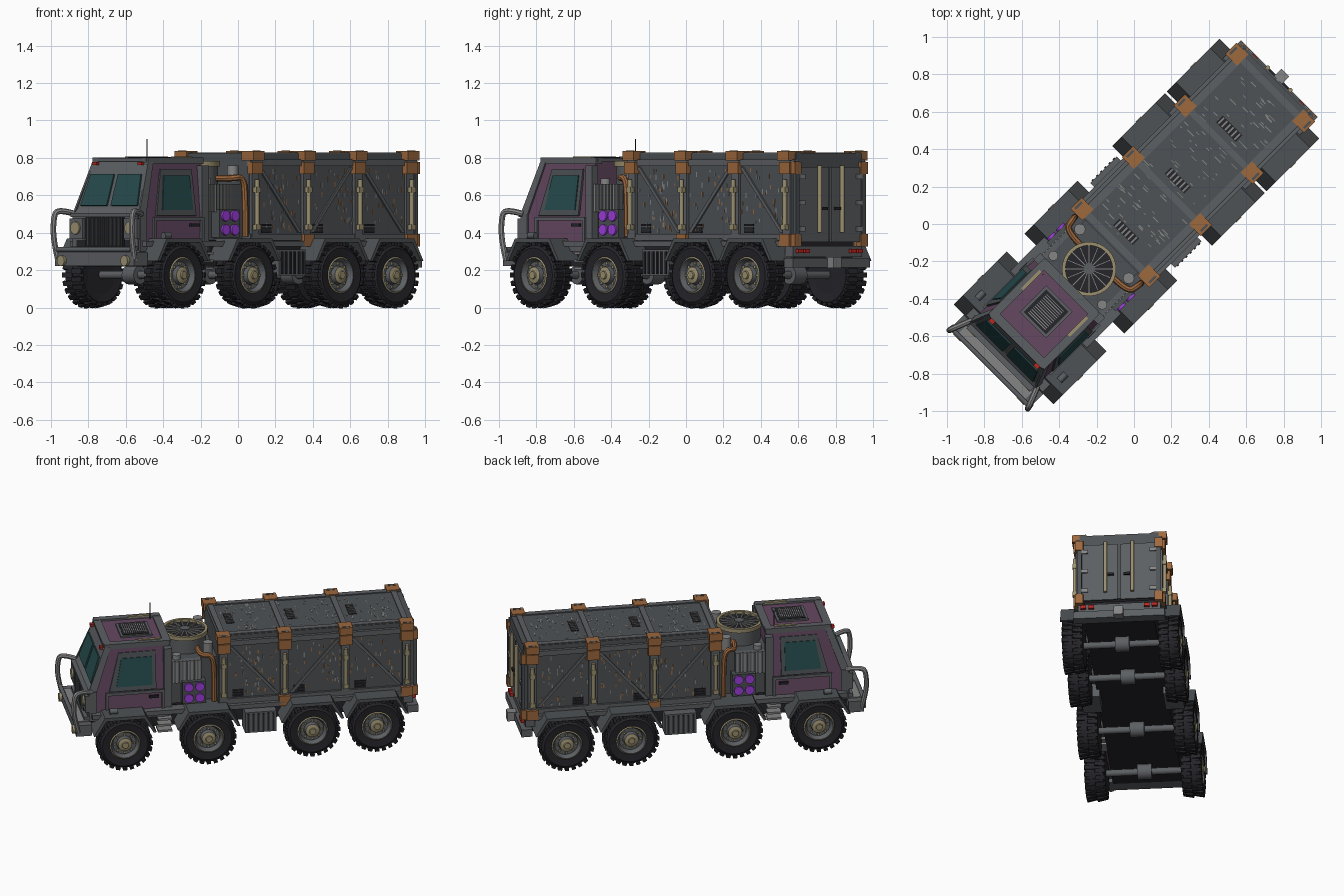
import bpy, bmesh, random
from math import pi, sin, cos
from mathutils import Matrix, Vector

if "Cube" in bpy.data.objects:
    bpy.data.objects.remove(bpy.data.objects["Cube"])
random.seed(4)
TURN = Matrix.Rotation(-pi / 4, 4, 'Z')      # the truck stands diagonally
BOTH = (1, -1)


def material(name, *rgb):
    m = bpy.data.materials.new(name)
    m.use_nodes = True
    m.diffuse_color = (*rgb, 1)
    m.node_tree.nodes["Principled BSDF"].inputs["Base Color"].default_value = (*rgb, 1)
    return m


panel = material("dark panel grey", .076, .084, .09)
steel = material("steel grey", .108, .116, .125)
pale = material("pale grey", .23, .235, .23)
purple = material("dull purple", .13, .065, .12)
rust = material("rust orange", .34, .14, .048)
khaki = material("khaki metal", .33, .28, .16)
rubber = material("black rubber", .019, .018, .023)
glass = material("teal glass", .02, .07, .075)
violet = material("violet lamp", .36, .05, .75)
red = material("red lamp", .5, .02, .015)


def put(name, bm, *mats, smooth=False):
    bmesh.ops.recalc_face_normals(bm, faces=bm.faces)
    mesh = bpy.data.meshes.new(name)
    bm.to_mesh(mesh)
    for m in mats:
        mesh.materials.append(m)
    if smooth:
        mesh.shade_smooth()
        mesh.set_sharp_from_angle(angle=.6)
    obj = bpy.data.objects.new(name, mesh)
    obj.matrix_world = TURN
    bpy.context.collection.objects.link(obj)
    return obj


def add_box(bm, at, size, turn=Matrix()):
    bmesh.ops.create_cube(bm, size=1, matrix=Matrix.Translation(at) @ turn @ Matrix.Diagonal((*size, 1)))


def boxes(name, mat, items, sides=(1,)):
    bm = bmesh.new()
    for (x, y, z), size in items:
        for s in sides:
            add_box(bm, (x * s, y, z), size)
    return put(name, bm, mat)


def rods(name, mat, spots, radius, length, axis='Z', sides=(1,), steps=16):
    bm = bmesh.new()
    turn = {'X': Matrix.Rotation(pi / 2, 4, 'Y'), 'Y': Matrix.Rotation(pi / 2, 4, 'X'), 'Z': Matrix()}[axis]
    for x, y, z in spots:
        for s in sides:
            bmesh.ops.create_cone(bm, cap_ends=True, segments=steps, radius1=radius, radius2=radius,
                                  depth=length, matrix=Matrix.Translation((x * s, y, z)) @ turn)
    return put(name, bm, mat, smooth=True)


def extrude(bm, face, vec):
    new = bmesh.ops.extrude_face_region(bm, geom=[face])["geom"]
    bmesh.ops.translate(bm, vec=vec, verts=[v for v in new if isinstance(v, bmesh.types.BMVert)])


def prism(name, mat, profile, x0, x1, sides=(1,), shift=(0,)):
    bm = bmesh.new()
    for s in sides:
        for dy in shift:
            face = bm.faces.new([bm.verts.new((x0 * s, y + dy, z)) for y, z in profile])
            extrude(bm, face, ((x1 - x0) * s, 0, 0))
    return put(name, bm, mat)


def plate(name, mat, points, thick=.009, sides=(1,)):
    bm = bmesh.new()
    for s in sides:
        face = bm.faces.new([bm.verts.new((x * s, y, z)) for x, y, z in points])
        face.normal_update()
        push = face.normal * thick
        bmesh.ops.translate(bm, vec=-push / 2, verts=face.verts)
        extrude(bm, face, push)
    return put(name, bm, mat)


def tube(name, mat, points, radius):
    for s in BOTH:
        curve = bpy.data.curves.new(name, 'CURVE')
        curve.dimensions, curve.bevel_depth, curve.bevel_resolution = '3D', radius, 2
        curve.use_fill_caps = True
        line = curve.splines.new('NURBS')
        line.points.add(len(points) - 1)
        for p, (x, y, z) in zip(line.points, points):
            p.co = (x * s, y, z, 1)
        line.use_endpoint_u, line.order_u = True, 3
        temp = bpy.data.objects.new(name, curve)
        bm = bmesh.new()
        bm.from_mesh(bpy.data.meshes.new_from_object(temp))
        bpy.data.objects.remove(temp)
        put(name, bm, mat, smooth=True)


def lathe(bm, profile, axis, at=(0, 0, 0), steps=32):
    axis, at = Vector(axis), Vector(at)
    out = Vector((0, 1, 0))
    verts = [bm.verts.new(at + axis * a + out * r) for a, r in profile]
    edges = [bm.edges.new(pair) for pair in zip(verts, verts[1:])]
    bmesh.ops.spin(bm, geom=verts + edges, cent=at, axis=axis, angle=2 * pi, steps=steps)
    bmesh.ops.remove_doubles(bm, verts=bm.verts, dist=.0005)


# Wheels: lugged tyre and dished hub
AXLES = (-.785, -.25, .412, .824)
tyre_bm, hub_bm = bmesh.new(), bmesh.new()
lathe(tyre_bm, [(-.06, 0), (-.06, .1), (-.065, .145), (-.052, .163), (.052, .163), (.065, .145), (.06, .098), (.03, .09)], (1, 0, 0))
for i in range(48):
    a = i * pi / 24
    add_box(tyre_bm, (.033 * (-1) ** i, .162 * cos(a), .162 * sin(a)), (.064, .026, .018),
            Matrix.Rotation(a + pi / 2, 4, 'X') @ Matrix.Rotation(.2, 4, 'Y'))
lathe(hub_bm, [(.058, .1), (.064, .09), (.035, .075), (.035, .05), (.06, .044), (.066, .022), (.075, .02), (.075, 0)], (1, 0, 0))
for f in hub_bm.faces:
    r = f.calc_center_median().yz.length
    f.material_index = int(.046 < r < .085)
for i in range(8):
    add_box(hub_bm, (.038, .062 * cos(i * pi / 4), .062 * sin(i * pi / 4)), (.014, .014, .014))
tyre = put("tyre", tyre_bm, rubber)
hub = put("hub", hub_bm, khaki, steel, smooth=True)
for part in (tyre, hub):
    for y in AXLES:
        for s in BOTH:
            copy = bpy.data.objects.new("wheel_" + part.name, part.data)
            copy.matrix_world = TURN @ Matrix.Translation((.305 * s, y, .173)) @ Matrix.Rotation(pi * (s < 0), 4, 'Z')
            bpy.context.collection.objects.link(copy)
    bpy.data.objects.remove(part)

# Chassis, axles and fenders
boxes("chassis", rubber, [((0, .02, .29), (.44, 2.04, .14))])
rods("axle", steel, [(0, y, .174) for y in AXLES], .022, .5, 'X')
rods("differential", steel, [(0, y, .174) for y in AXLES], .05, .09, 'X')
prism("fender", panel, [(-.2, .25), (-.13, .37), (.13, .37), (.2, .25), (.18, .25), (.12, .348), (-.12, .348), (-.18, .25)],
      .2, .378, BOTH, AXLES)
rods("fender_marker", steel, [(.31, -.85, .385)], .018, .05, 'Y', BOTH)
boxes("side_tank", steel, [((.26, .09, .24), (.12, .2, .14))], BOTH)
boxes("tank_rib", rubber, [((.322, .01 + i * .032, .24), (.01, .012, .12)) for i in range(6)], BOTH)
boxes("cab_step", pale, [((.25, -.515, z), (.07, .09, .014)) for z in (.21, .25, .29)], BOTH)
boxes("side_sill", steel, [((.24, .02, .34), (.1, 2.0, .03))], BOTH)

# Cab shell, narrowing above the door
cab = prism("cab", purple, [(-1, .29), (-1, .5), (-.975, .53), (-.895, .77), (-.87, .79), (-.48, .79), (-.48, .29)], -.245, .245)
for v in cab.data.vertices:
    v.co.x *= 1 - .6 * max(0, v.co.z - .5)
cab.data.materials.append(steel)
for f in cab.data.polygons:
    f.material_index = int(f.normal.y < -.3)
for s, name in ((1, "left"), (-1, "right")):
    plate(name + "_windscreen", glass, [(s * .015, -.975, .545), (s * .215, -.975, .545), (s * .19, -.92, .712), (s * .015, -.92, .712)])
plate("side_window_frame", panel, [(.245, -.865, .49), (.245, -.565, .49), (.208, -.565, .74), (.208, -.8, .74)], .012, BOTH)
plate("side_window", glass, [(.246, -.82, .52), (.246, -.59, .52), (.219, -.59, .705), (.219, -.785, .705)], .012, BOTH)
plate("windscreen_pillar", steel, [(.247, -.998, .5), (.247, -.945, .5), (.205, -.85, .78), (.205, -.89, .78)], .012, BOTH)
boxes("door_trim", steel, [((.25, -.7, .475), (.012, .36, .02)), ((.25, -.52, .39), (.012, .02, .19)),
                           ((.25, -.88, .41), (.012, .016, .15)), ((.25, -.97, .4), (.012, .05, .2)),
                           ((.25, -.74, .325), (.016, .5, .05))], BOTH)
boxes("door_handle", rubber, [((.252, -.58, .44), (.016, .06, .016))], BOTH)
boxes("cab_rear_post", steel, [((.222, -.49, .53), (.045, .05, .46))], BOTH)
boxes("cab_roof_rail", steel, [((.188, -.68, .785), (.045, .42, .034))], BOTH)
boxes("cab_roof_beam", steel, [((0, y, .79), (.4, .05, .018)) for y in (-.87, -.49)])
boxes("roof_edge_strip", khaki, [((.175, -.6, .804), (.02, .14, .008))], BOTH)
boxes("roof_vent_frame", steel, [((0, -.665, .794), (.2, .2, .014))])
boxes("roof_vent", rubber, [((0, -.665, .797), (.17, .17, .014))])
boxes("roof_vent_slat", pale, [((0, -.734 + i * .0125, .804), (.13, .005, .006)) for i in range(12)])
boxes("roof_marker", red, [((.17, -.905, .77), (.03, .02, .018))], BOTH)
rods("antenna", rubber, [(-.153, -.535, .845)], .003, .11, steps=6)

# Grille, bumper and bull bars
boxes("grille", rubber, [((0, -1.005, .405), (.28, .016, .16))])
boxes("grille_bar", panel, [((-.12 + i * .03, -1.015, .405), (.01, .012, .15)) for i in range(9)])
boxes("grille_frame", steel, [((0, -1.01, z), (.48, .03, .02)) for z in (.315, .495)])
boxes("headlight_box", steel, [((.205, -1.005, .42), (.1, .03, .11))], BOTH)
rods("headlight", khaki, [(.205, -1.015, .425)], .034, .03, 'Y', BOTH)
boxes("front_bumper", steel, [((0, -1.035, .26), (.6, .1, .075))])
boxes("bumper_top_strip", pale, [((0, -1.04, .3), (.5, .08, .008))])
rods("fog_light", khaki, [(.24, -1.092, .25)], .028, .02, 'Y', BOTH)
tube("bull_bar", pale, [(.25, -.98, .5), (.29, -1.08, .53), (.296, -1.1, .47), (.296, -1.1, .36), (.29, -1.07, .25)], .016)
rods("bull_cross_bar", steel, [(0, -1.085, .31)], .013, .56, 'X')

# Engine bay, fan, lamps and pipes
boxes("engine_bay", panel, [((0, -.325, .5), (.4, .31, .32))])
boxes("radiator", steel, [((.21, -.37, .585), (.04, .19, .15))], BOTH)
boxes("radiator_fin", pale, [((.232, -.455 + i * .024, .585), (.01, .012, .15)) for i in range(8)], BOTH)
boxes("lamp_housing", panel, [((.23, -.325, .45), (.06, .15, .15))], BOTH)
rods("violet_lamp", violet, [(.262, y, z) for y in (-.36, -.29) for z in (.415, .49)], .029, .022, 'X', BOTH)
rods("fan_drum", steel, [(0, -.34, .7)], .134, .11, steps=32)
rods("fan_well", rubber, [(0, -.34, .757)], .13, .01, steps=32)
fan = bmesh.new()
lathe(fan, [(.755, .126), (.782, .126), (.782, .145), (.755, .145), (.755, .126)], (0, 0, 1), (0, -.34, 0))
put("fan_ring", fan, khaki, smooth=True)
spokes = bmesh.new()
for i in range(16):
    a = i * pi / 8
    add_box(spokes, (.075 * cos(a), -.34 + .075 * sin(a), .77), (.1, .009, .01), Matrix.Rotation(a, 4, 'Z'))
put("fan_spoke", spokes, pale)
rods("fan_hub", steel, [(0, -.34, .77)], .032, .024)
rods("exhaust_stub", pale, [(.185, -.425, .665)], .026, .05, sides=BOTH)
rods("air_filter", pale, [(.185, -.225, .715)], .03, .09, sides=BOTH)
tube("rust_pipe", rust, [(.1, -.28, .69), (.235, -.285, .69), (.25, -.21, .7), (.25, -.195, .6), (.25, -.195, .38)], .017)

# Cargo container with frames and braces
STATIONS = (-.14, .25, .64, 1.03)
BAYS = (.055, .445, .835)
boxes("container", panel, [((0, .455, .575), (.51, 1.25, .43)), ((0, .455, .805), (.5, 1.25, .036))])
boxes("container_rail", steel, [((.255, .455, z), (.03, 1.26, .035)) for z in (.375, .775)], BOTH)
boxes("container_roof_rail", steel, [((.225, .455, .82), (.04, 1.25, .02))], BOTH)
boxes("container_roof_rib", steel, [((0, y, .822), (.46, .035, .016)) for y in STATIONS])
boxes("container_post", steel, [((.258, y, .575), (.028, .055, .4)) for y in STATIONS], BOTH)
for i, y in enumerate(BAYS):
    lean = 1 if i == 1 else -1
    plate("diagonal_brace", steel, [(.259, y + lean * dy, z) for dy, z in ((-.165, .4), (-.14, .4), (.165, .75), (.14, .75))], .012, BOTH)
boxes("roof_bracket", rust, [((.253, y, .812), (.09, .085, .05)) for y in STATIONS], BOTH)
boxes("bracket_slot", panel, [((.28, y, .836), (.014, .05, .006)) for y in STATIONS], BOTH)
boxes("side_bracket", rust, [((.27, y, .745), (.036, .08, .065)) for y in STATIONS], BOTH)
boxes("lower_bracket", rust, [((.27, y, .36), (.04, .075, .065)) for y in STATIONS[1::2]], BOTH)
rods("tie_rod", khaki, [(.284, y, .55) for y in STATIONS], .012, .27, sides=BOTH)
boxes("tie_clamp", khaki, [((.28, y, z), (.035, .034, .03)) for y in STATIONS for z in (.43, .63)], BOTH)
boxes("wall_vent", rubber, [((.258, y - .1, z), (.008, .07, .012)) for y in BAYS for z in (.405, .423, .441)], BOTH)
boxes("container_vent", rubber, [((0, y - .115, .823), (.15, .05, .006)) for y in BAYS])
boxes("container_vent_slat", pale, [((-.06 + i * .024, y - .115, .826), (.009, .044, .008)) for y in BAYS for i in range(6)])

# Worn paint flecks on walls and roof
for mat, name in ((rust, "rust_fleck"), (pale, "bare_fleck")):
    flecks = []
    for i in range(130):
        y = random.uniform(-.1, 1)
        z = random.uniform(.41, .74)
        flecks.append(((random.choice(BOTH) * .255, y, z), (.004, .007, random.uniform(.01, .03))))
        if mat is pale:
            flecks.append(((random.uniform(-.19, .19), y, .823), (random.uniform(.01, .05), .005, .004)))
    boxes(name, mat, flecks)

# Rear doors, bumper and hitch
boxes("rear_door", steel, [((.122, 1.083, .55), (.225, .012, .4))], BOTH)
boxes("rear_frame", panel, [((.25, 1.085, .56), (.03, .02, .44))], BOTH)
rods("door_rod", khaki, [(.085, 1.097, .58)], .012, .36, sides=BOTH)
boxes("door_hinge", pale, [((.215, 1.092, z), (.04, .012, .025)) for z in (.42, .56, .7)], BOTH)
boxes("door_latch", rubber, [((.05, 1.095, .53), (.04, .014, .016))], BOTH)
boxes("rear_bracket", rust, [((.25, 1.08, z), (.05, .04, .065)) for z in (.745, .36)], BOTH)
boxes("tail_light", red, [((x, 1.085, .302), (.035, .02, .022)) for x in (.175, .225)], BOTH)
boxes("rear_bumper", steel, [((0, 1.065, .24), (.58, .07, .05)), ((0, 1.04, .3), (.52, .06, .06))])
boxes("tow_hitch", pale, [((0, 1.115, .24), (.06, .06, .06))])
